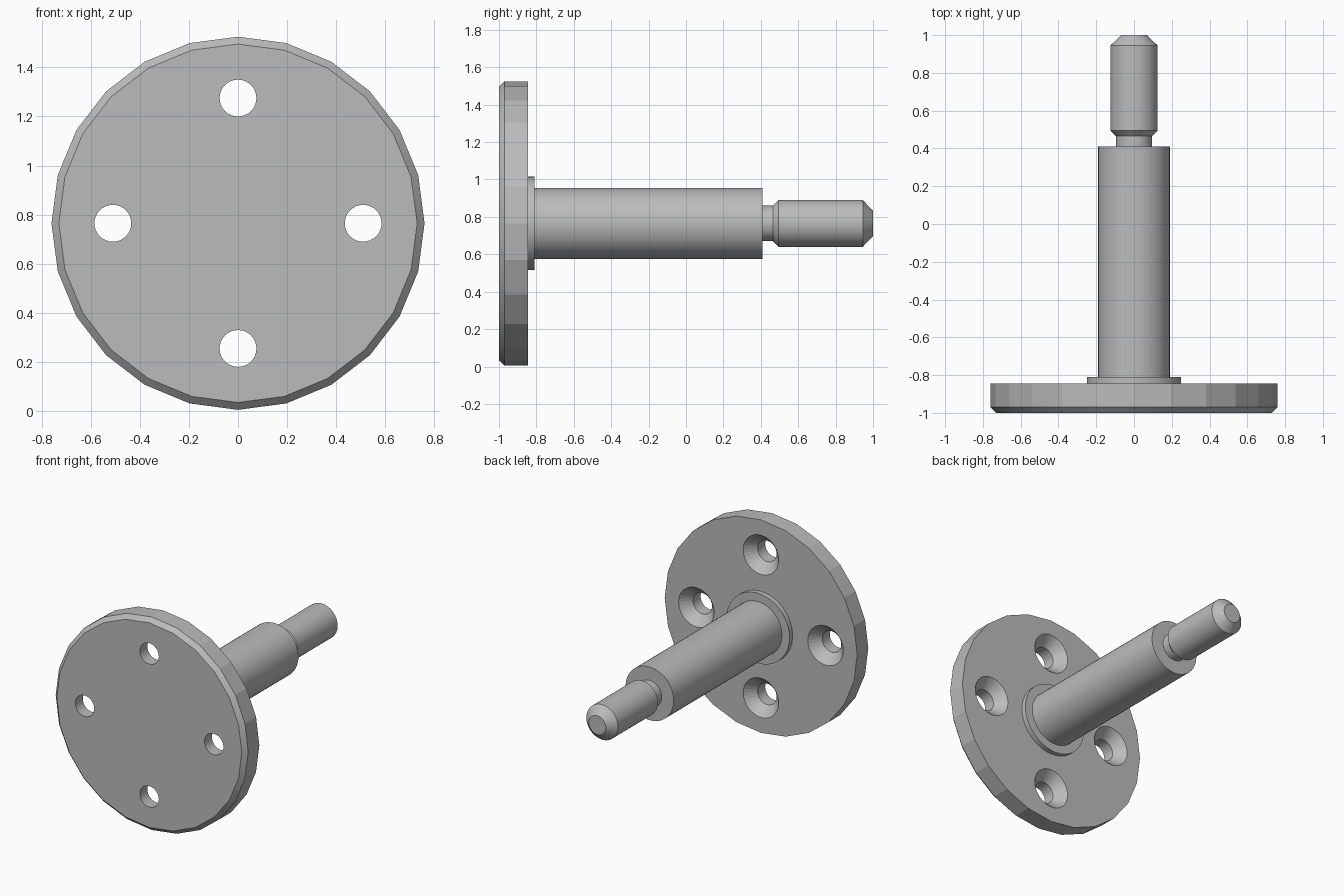
import bpy, bmesh, math

if "Cube" in bpy.data.objects:
    bpy.data.objects.remove(bpy.data.objects["Cube"])

CZ = 0.765          # height of the shaft axis
metal = bpy.data.materials.new("grey metal")
metal.diffuse_color = (0.5, 0.5, 0.5, 1)
metal.use_nodes = True
metal.node_tree.nodes["Principled BSDF"].inputs["Base Color"].default_value = metal.diffuse_color


def lathe(name, profile, sides, x=0.0, z=CZ):
    """Closed solid turned about the y direction from (radius, y) pairs."""
    bm = bmesh.new()
    rings = []
    for r, y in profile:
        rings.append([bm.verts.new((x + r * math.sin(2 * math.pi * i / sides), y,
                                    z + r * math.cos(2 * math.pi * i / sides)))
                      for i in range(sides)])
    for a, b in zip(rings, rings[1:]):
        for i in range(sides):
            j = (i + 1) % sides
            bm.faces.new((a[i], a[j], b[j], b[i]))
    bm.faces.new(rings[0])
    bm.faces.new(rings[-1])
    bmesh.ops.recalc_face_normals(bm, faces=bm.faces)
    mesh = bpy.data.meshes.new(name)
    bm.to_mesh(mesh)
    bm.free()
    mesh.materials.append(metal)
    ob = bpy.data.objects.new(name, mesh)
    bpy.context.collection.objects.link(ob)
    return ob


def smooth(ob):
    bpy.ops.object.select_all(action='DESELECT')
    ob.select_set(True)
    bpy.context.view_layer.objects.active = ob
    bpy.ops.object.shade_smooth_by_angle(angle=math.radians(14))


# Faceted mounting flange with a chamfered front rim
flange = lathe("flange", [(0.73, -1.0), (0.76, -0.97), (0.76, -0.845)], 24)

# Four screw holes, countersunk from the back
for k in range(4):
    a = k * math.pi / 2
    cutter = lathe("hole_cutter", [(0.075, -1.1), (0.075, -0.915),
                                   (0.14, -0.845), (0.14, -0.8)], 32,
                   0.51 * math.sin(a), CZ + 0.51 * math.cos(a))
    cutter.hide_render = True
    cutter.hide_set(True)
    cut = flange.modifiers.new("screw_hole", 'BOOLEAN')
    cut.operation = 'DIFFERENCE'
    cut.solver = 'EXACT'
    cut.object = cutter
smooth(flange)

# Collar, main shaft and necked, chamfered end stud
smooth(lathe("collar", [(0.25, -0.85), (0.25, -0.81)], 48))
smooth(lathe("shaft", [(0.19, -0.85), (0.19, 0.41)], 48))
smooth(lathe("stud", [(0.095, 0.40), (0.095, 0.465), (0.125, 0.495),
                      (0.125, 0.945), (0.067, 1.0)], 48))
